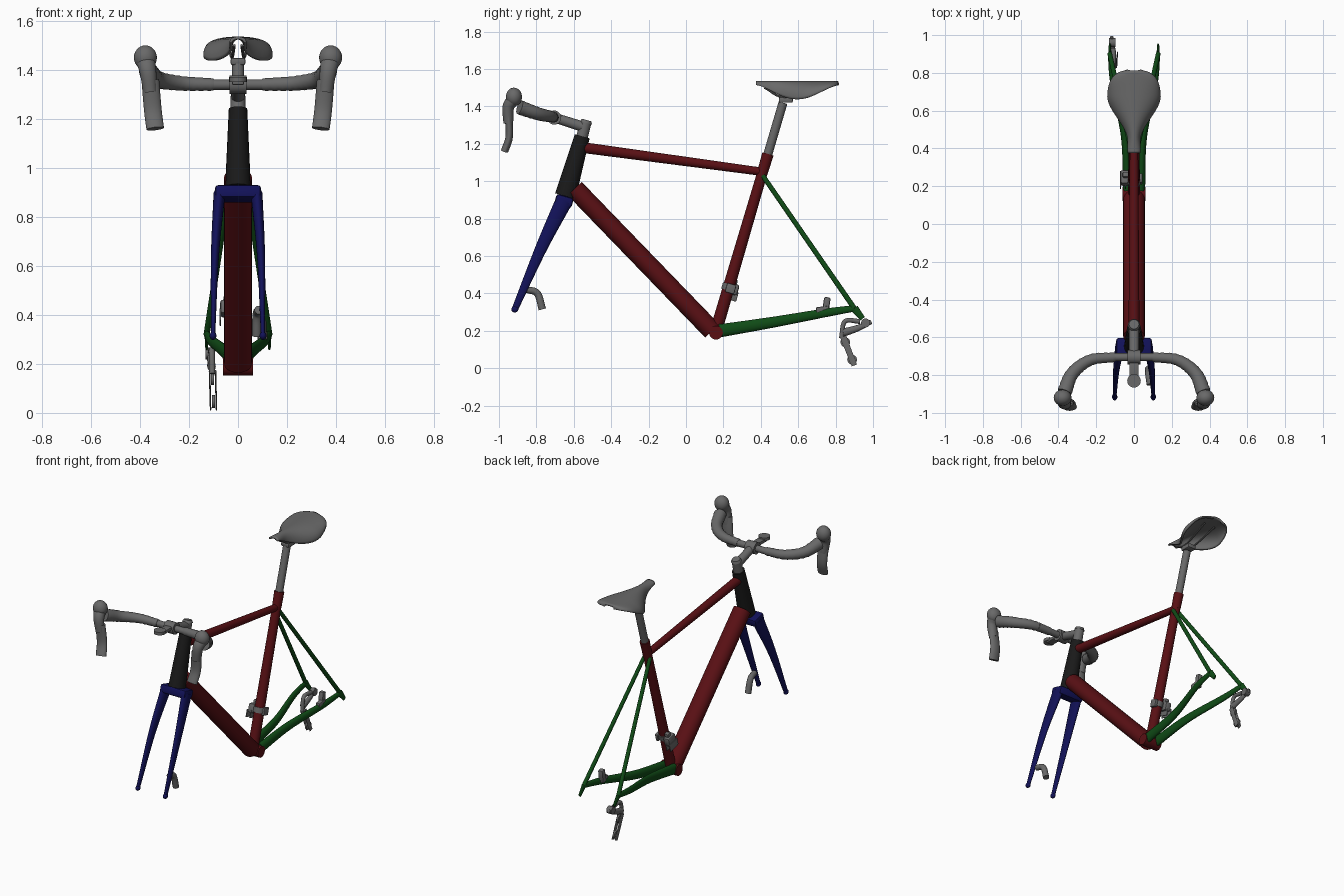
import bpy, bmesh, math
from mathutils import Vector, Matrix

cube = bpy.data.objects.get("Cube")
if cube:
    bpy.data.objects.remove(cube, do_unlink=True)

SIDEWAYS, UPWARD = Vector((1, 0, 0)), Vector((0, 0, 1))


def material(name, red, green, blue):
    mat = bpy.data.materials.new(name)
    mat.use_nodes = True
    colour = (red, green, blue, 1)
    mat.diffuse_color = colour
    mat.node_tree.nodes["Principled BSDF"].inputs["Base Color"].default_value = colour
    return mat


def finish(bm, name, mat, mirror=False):
    """Turn a bmesh into a shaded object, optionally repeated on the other side."""
    bmesh.ops.recalc_face_normals(bm, faces=bm.faces)
    for face in bm.faces:
        face.smooth = True
    mesh = bpy.data.meshes.new(name)
    bm.to_mesh(mesh)
    bm.free()
    mesh.set_sharp_from_angle(angle=math.radians(40))
    mesh.materials.append(mat)
    ob = bpy.data.objects.new(name, mesh)
    bpy.context.collection.objects.link(ob)
    if mirror:
        ob.modifiers.new("Mirror", 'MIRROR')
    return ob


def bridge(bm, rows, closed):
    """Join neighbouring rows of vertices with quads."""
    for row, following in zip(rows, rows[1:]):
        for j in range(len(row) if closed else len(row) - 1):
            n = (j + 1) % len(row)
            bm.faces.new((row[j], row[n], following[n], following[j]))


def curve_through(points, steps=8):
    """Rounded path through a few points."""
    first = points[0] * 2 - points[1]
    last = points[-1] * 2 - points[-2]
    p = [first, *points, last]
    path = []
    for a, b, c, d in zip(p, p[1:], p[2:], p[3:]):
        for i in range(steps):
            t = i / steps
            path.append(b + ((c - a) * t + (2 * a - 5 * b + 4 * c - d) * t ** 2
                             + (3 * b - a - 3 * c + d) * t ** 3) / 2)
    return path + [points[-1]]


def tube(name, mat, points, start, end, wide=1, ref=SIDEWAYS, mirror=False, sides=20, ridge=0):
    """Tapered tube along a path; wide scales the radius along ref."""
    path = [Vector(p) for p in points]
    if len(path) > 2:
        path = curve_through(path)
    last = len(path) - 1
    bm = bmesh.new()
    rings = []
    for i, centre in enumerate(path):
        along = (path[min(i + 1, last)] - path[max(i - 1, 0)]).normalized()
        a = (ref - along * ref.dot(along)).normalized()
        b = along.cross(a)
        radius = start + (end - start) * i / last + ridge * (i % 2)
        angles = [math.tau * j / sides for j in range(sides)]
        rings.append([bm.verts.new(centre + radius * (a * math.cos(q) * wide + b * math.sin(q)))
                      for q in angles])
    bridge(bm, rings, closed=True)
    bm.faces.new(rings[0])
    bm.faces.new(rings[-1])
    return finish(bm, name, mat, mirror)


def barrel(name, mat, centre, radius, half):
    """Cylinder lying sideways."""
    centre, reach = Vector(centre), SIDEWAYS * half
    return tube(name, mat, [centre - reach, centre + reach], radius, radius, ref=UPWARD)


def box(name, mat, centre, size, tilt=0, mirror=False):
    bm = bmesh.new()
    place = Matrix.Translation(centre) @ Matrix.Rotation(math.radians(tilt), 4, 'X')
    bmesh.ops.create_cube(bm, size=1, matrix=place @ Matrix.Diagonal((*size, 1)))
    bmesh.ops.bevel(bm, geom=bm.edges[:], offset=min(size) / 4, segments=2,
                    affect='EDGES', profile=.5)
    return finish(bm, name, mat, mirror)


def ball(name, mat, centre, size, mirror=False):
    bm = bmesh.new()
    place = Matrix.Translation(centre) @ Matrix.Diagonal((*size, 1))
    bmesh.ops.create_uvsphere(bm, u_segments=24, v_segments=14, radius=1, matrix=place)
    return finish(bm, name, mat, mirror)


RED = material("dark red", .1, .005, .007)
GREEN = material("dark green", .005, .07, .008)
BLUE = material("dark blue", .006, .006, .1)
BLACK = material("black", .01, .01, .01)
GREY = material("grey", .14, .14, .14)

# Joints shared by several parts
crank = Vector((0, .16, .2))
seat_joint = Vector((0, .41, 1.05))
seat_axis = (seat_joint - crank).normalized()
head_low = Vector((0, -.645, .92))
head_top = Vector((0, -.555, 1.24))
head_axis = (head_top - head_low).normalized()
bar_centre = Vector((0, -.705, 1.34))
rear_axle = Vector((.128, .9, .32))
lean = -16

# Main frame
tube("head_tube", BLACK, [head_low, head_top], .057, .041, wide=.92)
tube("top_tube", RED, [head_top - head_axis * .06, seat_joint], .029, .022)
tube("down_tube", RED, [head_low + Vector((0, .05, .04)), crank - Vector((0, .02, 0))],
     .052, .052, wide=1.1)
tube("seat_tube", RED, [crank, seat_joint], .033, .028)
tube("seat_clamp", RED, [seat_joint, seat_joint + seat_axis * .1], .029, .031)
barrel("bottom_bracket_shell", RED, crank - UPWARD * .01, .037, .062)

# Rear triangle
tube("chain_stays", GREEN, [(.036, .18, .2), (.05, .46, .245), (.11, .74, .295), rear_axle],
     .035, .017, wide=.65, mirror=True)
tube("seat_stays", GREEN, [seat_joint + Vector((.02, 0, -.02)), rear_axle],
     .013, .014, wide=.9, mirror=True)
tube("dropouts", GREEN, [rear_axle, rear_axle + Vector((0, .045, -.055))],
     .022, .014, wide=.4, mirror=True)

# Fork
crown = head_low - head_axis * .027
box("fork_crown", BLUE, crown, (.188, .095, .055), lean)
tube("fork_legs", BLUE, [crown + SIDEWAYS * .076, (.094, -.775, .64), (.102, -.915, .315)],
     .046, .017, wide=.52, mirror=True)
ball("fork_tips", BLUE, (.102, -.915, .315), (.014, .019, .017), mirror=True)

# Stem and front mount
stem_base = head_top + head_axis * .05
tube("steerer_spacer", GREY, [head_top, stem_base + head_axis * .03], .031, .029)
tube("stem_cap", GREY, [stem_base + head_axis * .025, stem_base + head_axis * .04], .033, .026)
tube("stem", GREY, [stem_base, bar_centre], .028, .026)
barrel("bar_clamp", GREY, bar_centre, .038, .035)
box("front_mount_arm", GREY, bar_centre + Vector((0, -.065, .01)), (.05, .12, .022))
mount = bar_centre + Vector((0, -.125, .01))
tube("front_mount", GREY, [mount, mount + UPWARD * .02], .036, .036)

# Handlebar, taped ends, hoods and brake levers
grip = Vector((.378, -.92, 1.44))
tube("handlebar", GREY, [bar_centre, bar_centre + SIDEWAYS * .2], .021, .022,
     ref=UPWARD, mirror=True)
tube("bar_tape", GREY, [bar_centre + SIDEWAYS * .1, (.23, -.72, 1.345), (.325, -.79, 1.36),
                        grip - Vector((.01, -.03, .045))],
     .024, .038, ref=UPWARD, mirror=True, ridge=.002)
ball("hoods", GREY, grip + UPWARD * .01, (.047, .043, .05), mirror=True)
tube("lever_bodies", GREY, [grip, grip + Vector((-.01, -.03, -.045)), grip + Vector((-.02, -.03, -.13))],
     .036, .026, wide=1.1, mirror=True)
tube("brake_levers", GREY, [grip + Vector((-.02, -.03, -.08)), grip + Vector((-.03, -.025, -.2)),
                            grip + Vector((-.04, -.05, -.28))],
     .02, .02, wide=1.8, mirror=True)

# Seat post
post_top = seat_joint + seat_axis * .385
tube("seat_post", GREY, [seat_joint, post_top], .024, .024)
box("seat_post_head", GREY, post_top + Vector((0, .015, .015)), (.06, .075, .03))
tube("saddle_rails", GREY, [(.015, .42, 1.5), (.025, .53, 1.45), (.04, .74, 1.51)],
     .006, .006, mirror=True, sides=8)

# Saddle: slim nose flaring into drooping wings
bm = bmesh.new()
rows = []
arc = [math.radians(95) * j / 10 for j in range(-10, 11)]
for i in range(33):
    t = i / 32.2
    flare = min(max((t - .15) / .55, 0), 1)
    half = (.028 + .11 * flare ** 2 * (3 - 2 * flare)) * math.sqrt(1 - t ** 10)
    droop = .015 + .07 * math.sin(math.pi * t) ** 1.5
    rows.append([bm.verts.new((half * math.sin(q), .375 + .44 * t, 1.53 - droop * (1 - math.cos(q))))
                 for q in arc])
bridge(bm, rows, closed=False)
shell = finish(bm, "saddle", GREY).modifiers.new("Shell", 'SOLIDIFY')
shell.thickness = .012
shell.offset = 0

# Brake calipers on the left fork leg and left chain stay
tube("front_caliper", GREY, [(.085, -.85, .42), (.078, -.795, .4), (.077, -.768, .315)],
     .018, .02, sides=12)
box("rear_caliper", GREY, (.098, .75, .335), (.035, .035, .09), -8)
box("rear_caliper_mount", GREY, (.105, .73, .315), (.03, .07, .03), 8)

# Front derailleur on the seat tube
band = crank + seat_axis * .225
tube("front_derailleur_band", GREY, [band, band + seat_axis * .035], .037, .037)
box("front_derailleur_body", GREY, band + Vector((-.05, .02, .01)), (.045, .075, .06), lean)
box("front_derailleur_arm", GREY, band + Vector((-.045, .035, .04)), (.03, .03, .04), lean)
box("front_derailleur_clamp", GREY, band + Vector((.035, .015, .01)), (.02, .05, .05), lean)
for side in (-.072, -.045):
    box("front_derailleur_cage", GREY, band + Vector((side, .01, -.025)), (.006, .085, .05), lean)

# Rear derailleur on the right dropout
barrel("derailleur_pivot", GREY, (-.115, .96, .242), .024, .018)
tube("derailleur_link", GREY, [(-.118, .99, .248), (-.112, .92, .215), (-.108, .84, .19)],
     .012, .022, wide=.8, sides=12)
tube("derailleur_upper_arm", GREY, [(-.11, .93, .25), (-.107, .85, .25), (-.105, .83, .16)],
     .013, .012, sides=12)
cage_top, cage_end = Vector((-.104, .84, .17)), Vector((-.1, .9, .015))
for side in (-.012, .012):
    shift = SIDEWAYS * side
    tube("derailleur_cage", GREY, [cage_top + shift, cage_end + shift], .017, .015, wide=.2)
for name, t in (("upper_pulley", .2), ("lower_pulley", .8)):
    barrel(name, GREY, cage_top.lerp(cage_end, t), .026, .006)
